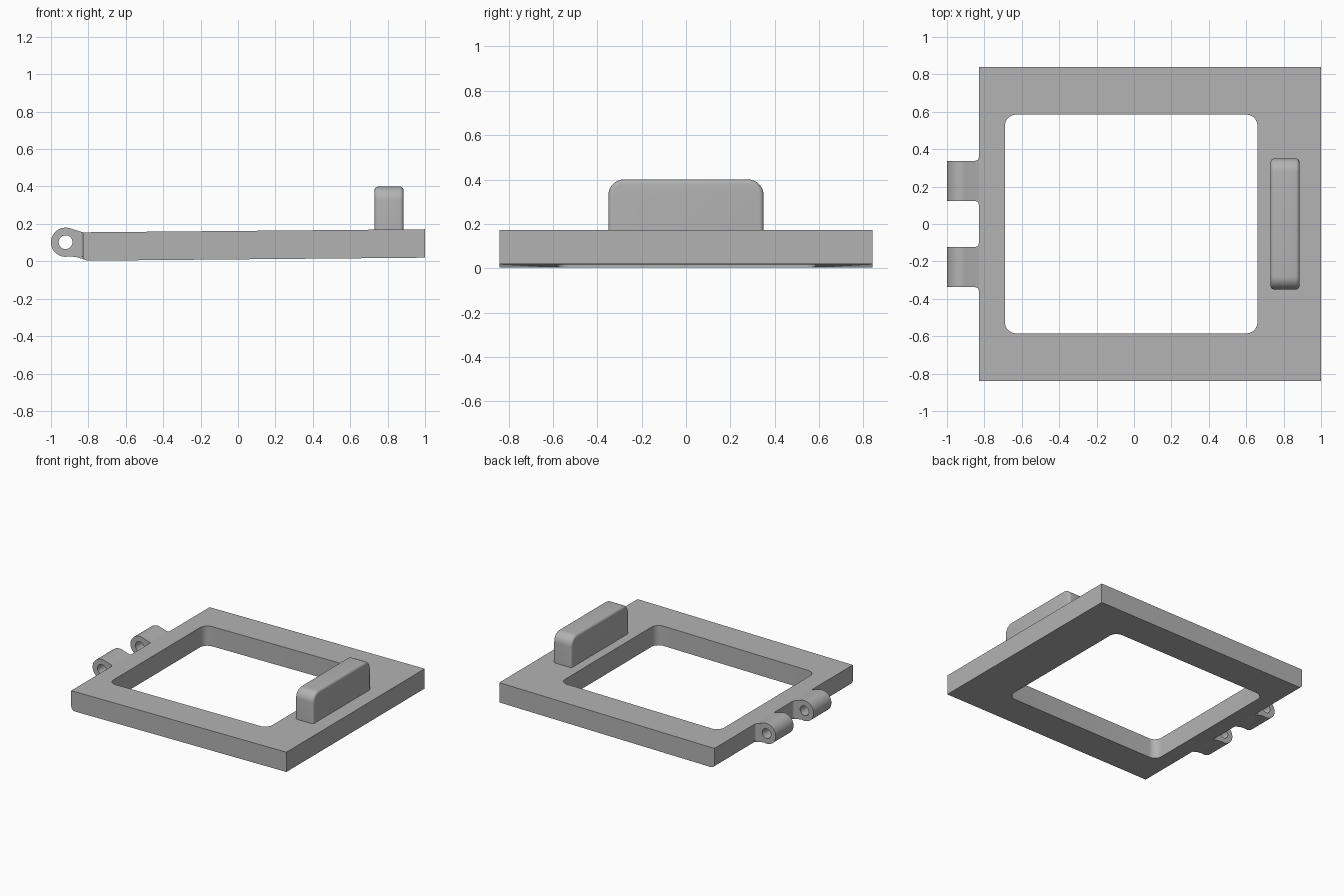
import bpy, bmesh
from math import sin, cos, pi, radians
from mathutils import Vector

if "Cube" in bpy.data.objects:
    bpy.data.objects.remove(bpy.data.objects["Cube"])

grey = bpy.data.materials.new("plain grey")
grey.use_nodes = True
GREY = (0.45, 0.45, 0.45, 1)
grey.diffuse_color = GREY
grey.node_tree.nodes["Principled BSDF"].inputs["Base Color"].default_value = GREY

SLOPE = 0.009  # the whole panel rises gently away from the hinge


def arc(cx, cy, r, a0, a1, n=8):
    angles = [radians(a0 + (a1 - a0) * i / n) for i in range(n + 1)]
    return [(cx + r * cos(a), cy + r * sin(a)) for a in angles]


def rounded_rect(x0, x1, y0, y1, r):
    return (arc(x1 - r, y1 - r, r, 0, 90) + arc(x0 + r, y1 - r, r, 90, 180)
            + arc(x0 + r, y0 + r, r, 180, 270) + arc(x1 - r, y0 + r, r, 270, 360))


def prism(name, loops, axis, lo, hi, tilt=True, bevel=0):
    """Extrude outlines (the first is outer, the rest holes) along an axis."""
    bm = bmesh.new()
    place = {"x": lambda u, v: (lo, u, v),
             "y": lambda u, v: (u, lo, v),
             "z": lambda u, v: (u, v, lo)}[axis]
    edges = []
    for loop in loops:
        vs = [bm.verts.new(place(u, v)) for u, v in loop]
        if len(loops) == 1:
            bm.faces.new(vs)
        else:
            edges += [bm.edges.new((a, b)) for a, b in zip(vs, vs[1:] + vs[:1])]
    if edges:
        bmesh.ops.triangle_fill(bm, use_beauty=True, edges=edges)
    ext = bmesh.ops.extrude_face_region(bm, geom=bm.faces[:])
    step = Vector([(hi - lo) * (axis == a) for a in "xyz"])
    bmesh.ops.translate(bm, vec=step,
                        verts=[g for g in ext["geom"] if isinstance(g, bmesh.types.BMVert)])
    bmesh.ops.recalc_face_normals(bm, faces=bm.faces[:])
    if bevel:
        # round the rims of both end faces, leaving the hidden base square
        base = min(v.co.z for v in bm.verts) + 0.001
        rims = [e for e in bm.edges if any(len(f.verts) > 4 for f in e.link_faces)
                and any(v.co.z > base for v in e.verts)]
        bmesh.ops.bevel(bm, geom=rims, offset=bevel, segments=5, profile=0.5, affect="EDGES")
    if tilt:
        for v in bm.verts:
            v.co.z += SLOPE * (v.co.x + 0.83)
    mesh = bpy.data.meshes.new(name)
    bm.to_mesh(mesh)
    bm.free()
    mesh.materials.append(grey)
    ob = bpy.data.objects.new(name, mesh)
    bpy.context.collection.objects.link(ob)
    return ob


def smooth(ob):
    bpy.ops.object.select_all(action="DESELECT")
    ob.select_set(True)
    bpy.context.view_layer.objects.active = ob
    bpy.ops.object.shade_smooth_by_angle(angle=radians(30))


# Frame with rounded lower hinge-side edge and a rounded opening
side = [(1, 0.003), (1, 0.155), (-0.83, 0.155)] + arc(-0.8, 0.033, 0.03, 180, 270)
frame = prism("frame", [side], "y", -0.84, 0.84)
cutter = prism("opening_cutter", [rounded_rect(-0.69, 0.66, -0.585, 0.585, 0.06)],
               "z", -0.5, 0.5, tilt=False)
cutter.hide_render = True
cut = frame.modifiers.new("opening", "BOOLEAN")
cut.operation, cut.solver, cut.object = "DIFFERENCE", "EXACT", cutter
bpy.context.view_layer.objects.active = frame
frame.select_set(True)
bpy.ops.object.modifier_apply(modifier=cut.name)
bpy.data.objects.remove(cutter)
smooth(frame)

# Grip standing on the side opposite the hinge
grip_outline = ([(-0.35, 0.14), (0.35, 0.14)] + arc(0.28, 0.315, 0.07, 0, 90)
                + arc(-0.28, 0.315, 0.07, 90, 180))
smooth(prism("grip", [grip_outline], "x", 0.73, 0.885, bevel=0.02))

# Hinge knuckles with pin holes, and the small fillets joining them to the frame
PIN = (-0.922, 0.103)
knuckle_outline = (arc(*PIN, 0.078, 75, 285, 32)
                   + [(-0.86, 0.022), (-0.83, 0.012), (-0.8, 0.006), (-0.79, 0.15), (-0.83, 0.155)])
pin_hole = arc(*PIN, 0.037, 0, 345, 23)
R = 0.018
for label, s in (("left", 1), ("right", -1)):
    y0, y1 = sorted((s * 0.122, s * 0.338))
    smooth(prism(label + "_knuckle", [knuckle_outline, pin_hole], "y", y0, y1))
    for end, y, d in (("front", y0, -1), ("back", y1, 1)):
        curve = [(x, y + d * v) for x, v in arc(-0.83 - R, R, R, 270, 360)]
        smooth(prism(f"{label}_knuckle_{end}_fillet", [curve + [(-0.82, y + d * R), (-0.82, y)]],
                     "z", 0.025, 0.155))
